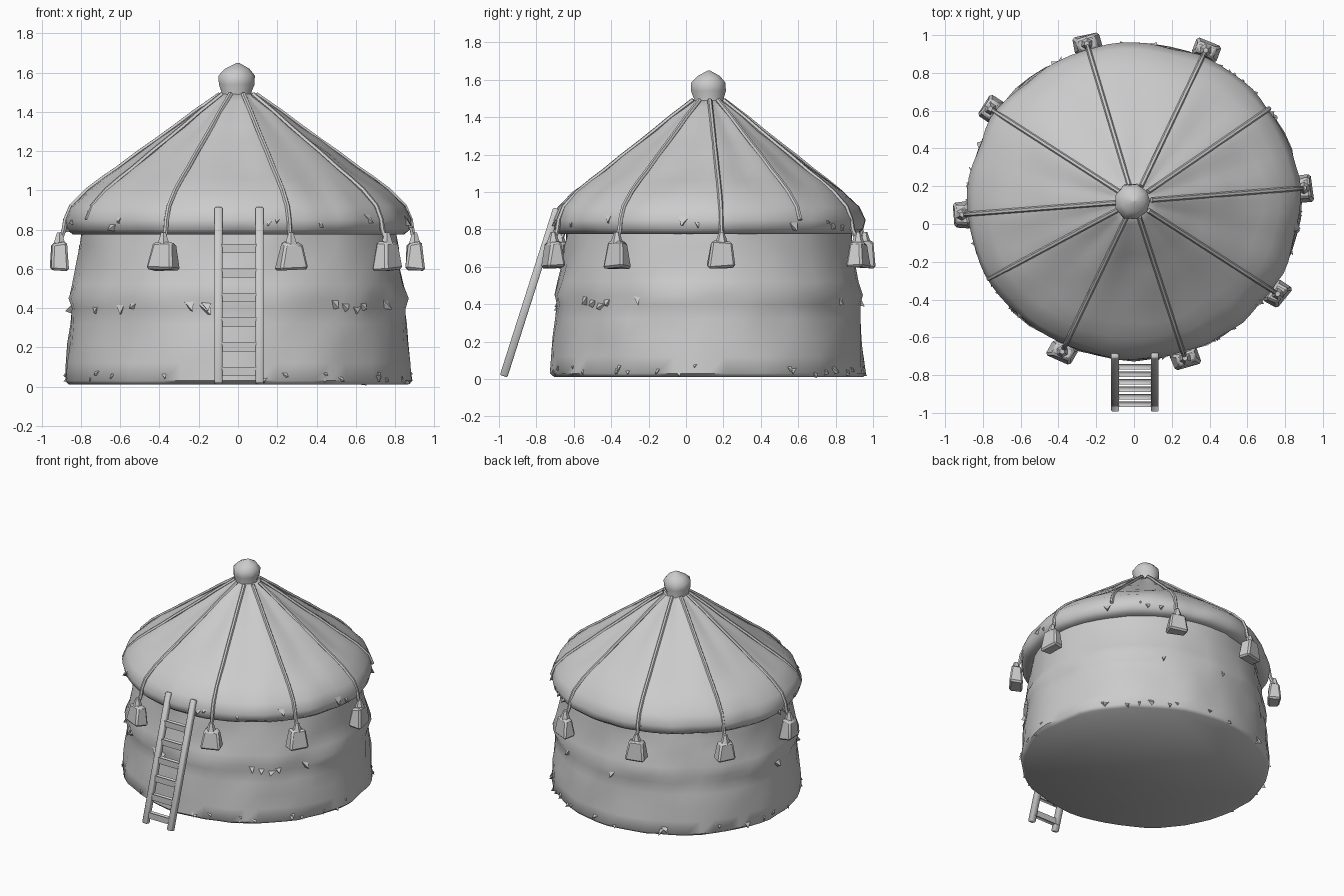
import bpy, bmesh, math, random
from mathutils import Vector, Matrix, noise

random.seed(4)
if "Cube" in bpy.data.objects:
    bpy.data.objects.remove(bpy.data.objects["Cube"])

grey = bpy.data.materials.new("thatch_grey")
grey.use_nodes = True
grey.diffuse_color = (0.6, 0.6, 0.6, 1)
grey.node_tree.nodes["Principled BSDF"].inputs["Base Color"].default_value = (0.6, 0.6, 0.6, 1)

MID_Y, SQUASH = 0.12, 0.95      # centre and depth ratio of the round hut


def polar(angle, r, z):
    return Vector((r * math.cos(angle), MID_Y + SQUASH * r * math.sin(angle), z))


def bearing(x, y):
    return math.atan2((y - MID_Y) / SQUASH, x)


def finish(bm, name, angle=40):
    bmesh.ops.recalc_face_normals(bm, faces=bm.faces)
    mesh = bpy.data.meshes.new(name)
    bm.to_mesh(mesh)
    bm.free()
    mesh.materials.append(grey)
    obj = bpy.data.objects.new(name, mesh)
    bpy.context.collection.objects.link(obj)
    bpy.ops.object.select_all(action='DESELECT')
    bpy.context.view_layer.objects.active = obj
    obj.select_set(True)
    bpy.ops.object.shade_smooth_by_angle(angle=math.radians(angle))
    return obj


def lathe(name, profile, segments, rough, shape=lambda a, r: r):
    """Round closed body from (radius, height) points, roughened with noise."""
    bm = bmesh.new()
    rings = []
    for r, z in profile:
        ring = []
        for i in range(segments):
            a = math.tau * i / segments
            p = polar(a, r, z)
            ring.append(bm.verts.new(polar(a, shape(a, r) + rough * noise.noise(p * 6), z)))
        rings.append(ring)
    for low, high in zip(rings, rings[1:]):
        for i in range(segments):
            j = (i + 1) % segments
            bm.faces.new((low[i], low[j], high[j], high[i]))
    bm.faces.new(rings[0])
    bm.faces.new(rings[-1])
    return finish(bm, name, 50)


def tube(name, points, radius):
    curve = bpy.data.curves.new(name, 'CURVE')
    curve.dimensions = '3D'
    curve.bevel_depth = radius
    curve.bevel_resolution = 1
    curve.use_fill_caps = True
    line = curve.splines.new('POLY')
    line.points.add(len(points) - 1)
    for target, p in zip(line.points, points):
        target.co = (*p, 1)
    curve.materials.append(grey)
    obj = bpy.data.objects.new(name, curve)
    bpy.context.collection.objects.link(obj)
    bpy.ops.object.select_all(action='DESELECT')
    bpy.context.view_layer.objects.active = obj
    obj.select_set(True)
    bpy.ops.object.convert(target='MESH')
    bpy.ops.object.shade_smooth_by_angle(angle=math.radians(50))


def beam(name, start, end, width, depth):
    """Square timber between two points, width along x."""
    start, end = Vector(start), Vector(end)
    along = end - start
    side = Vector((1, 0, 0)) if abs(along.x) < 0.01 else Vector((0, 0, 1))
    across = along.normalized().cross(side)
    bm = bmesh.new()
    bmesh.ops.create_cube(bm, size=1)
    for v in bm.verts:
        c = v.co.copy()
        v.co = (start + end) / 2 + side * c.x * width + across * c.y * depth + along * c.z
    bmesh.ops.bevel(bm, geom=bm.edges[:], offset=0.006, segments=1, affect='EDGES')
    finish(bm, name, 50)


# Wall: two overlapping courses of straw
lathe("wall", [(0.86, 0.01), (0.88, 0.03), (0.875, 0.12), (0.87, 0.22), (0.86, 0.32),
               (0.85, 0.40), (0.865, 0.45), (0.845, 0.52), (0.825, 0.62),
               (0.81, 0.71), (0.80, 0.80)], 56, 0.022)

# Hanging weights and the tie lines that run over the roof
weights = [(-0.25, 0.955), (0.38, 0.92), (-0.76, 0.61), (-0.91, 0.05),
           (0.90, 0.19), (0.76, -0.37), (0.27, -0.71), (-0.38, -0.675)]
bare_ridges = [(-0.75, -0.28), (0.70, 0.60)]
ridge_angles = [bearing(*p) for p in weights + bare_ridges]


def ridged(a, r):
    """Roof sags between the tie lines."""
    gap = min(abs(math.remainder(a - b, math.tau)) for b in ridge_angles)
    return r - 0.03 * min(gap / 0.3, 1) * math.sin(math.pi * min(r / 0.88, 1))


# Roof: tent-like cone with a rounded eave
roof_line = [(0.88, 0.85), (0.85, 0.92), (0.77, 1.00), (0.69, 1.06), (0.61, 1.115),
             (0.51, 1.19), (0.41, 1.26), (0.32, 1.325), (0.22, 1.40), (0.14, 1.455), (0.09, 1.49)]
lathe("roof", [(0.78, 0.78), (0.84, 0.775), (0.87, 0.80)] + roof_line, 80, 0.018, ridged)

# Roof knot
lathe("roof_knot", [(0.09, 1.46), (0.085, 1.50), (0.10, 1.54), (0.10, 1.585),
                    (0.07, 1.62), (0.015, 1.65)], 9, 0.025)

for i, (x, y) in enumerate(weights + bare_ridges):
    a = ridge_angles[i]
    path = [polar(a, r + 0.002, z) for r, z in reversed(roof_line)]
    if i < len(weights):
        path += [polar(a, 0.89, 0.80), Vector((x, y, 0.73))]
    tube(f"tie_line_{i + 1}", path, 0.013)

for i, (x, y) in enumerate(weights):
    bm = bmesh.new()
    bmesh.ops.create_cube(bm, size=1)
    for v in bm.verts:                      # wider toward the bottom
        wide = 0.145 if v.co.z < 0 else 0.10
        v.co = Vector((v.co.x * wide * 0.65, v.co.y * wide, v.co.z * 0.14))
        v.co += Vector([random.uniform(-0.008, 0.008) for _ in range(3)])
    bmesh.ops.bevel(bm, geom=bm.edges[:], offset=0.012, segments=1, affect='EDGES')
    spin = Matrix.Rotation(ridge_angles[i], 4, 'Z')
    bmesh.ops.transform(bm, matrix=Matrix.Translation((x, y, 0.665)) @ spin, verts=bm.verts)
    finish(bm, f"weight_{i + 1}", 35)
    bm = bmesh.new()
    bmesh.ops.create_cone(bm, cap_ends=True, segments=6, radius1=0.035, radius2=0.014, depth=0.06,
                          matrix=Matrix.Translation((x, y, 0.755)))
    finish(bm, f"weight_knot_{i + 1}")

# Ladder leaning on the eave
foot, head = Vector((0, -0.975, 0.015)), Vector((0, -0.69, 0.91))
for side, x in (("right", -0.1), ("left", 0.11)):
    shift = Vector((x, 0, 0))
    beam(f"ladder_rail_{side}", foot + shift, head + shift, 0.042, 0.042)
for i in range(6):
    p = foot.lerp(head, 0.07 + 0.14 * i)
    beam(f"ladder_rung_{i + 1}", p + Vector((-0.1, 0, 0)), p + Vector((0.11, 0, 0)), 0.035, 0.03)

# Loose straw tufts around the foot, the seam and the eave
bm = bmesh.new()
for height, radius, count in ((0.07, 0.865, 34), (0.42, 0.85, 14), (0.85, 0.865, 16)):
    for _ in range(count):
        a = random.uniform(0, math.tau)
        z = height + random.uniform(-0.01, 0.03)
        half = random.uniform(0.02, 0.04)
        tip = polar(a + random.uniform(-0.04, 0.04), radius + 0.03, z - random.uniform(0.03, 0.06))
        ring = [bm.verts.new(polar(a - half, radius, z)), bm.verts.new(polar(a + half, radius, z)),
                bm.verts.new(polar(a, radius - 0.02, z - 0.05))]
        point = bm.verts.new(tip)
        bm.faces.new(ring)
        for k in range(3):
            bm.faces.new((ring[k], ring[(k + 1) % 3], point))
finish(bm, "straw_tufts", 30)
